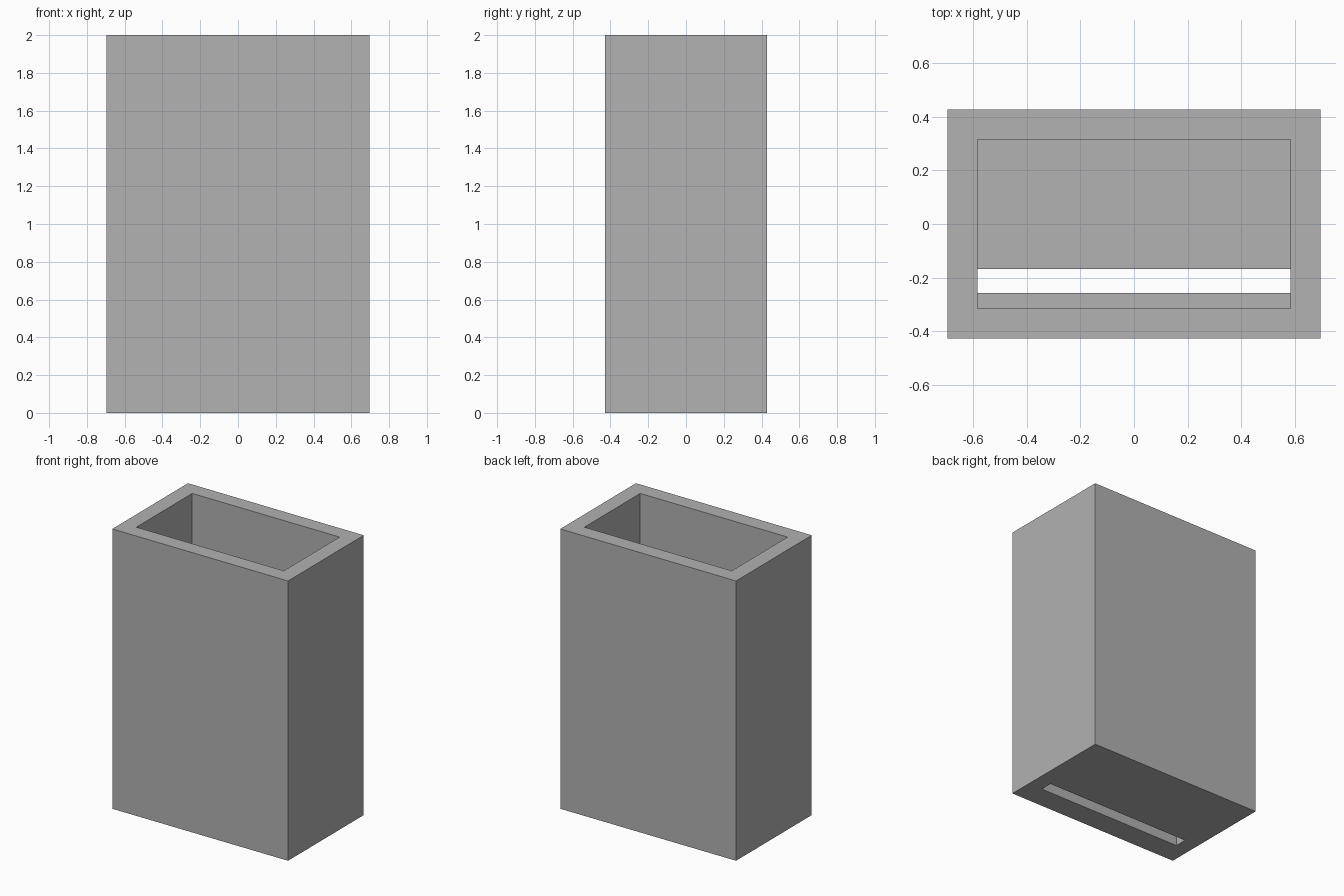
import bpy

cube = bpy.data.objects.get("Cube")
if cube:
    bpy.data.objects.remove(cube, do_unlink=True)

WIDTH, DEPTH, HEIGHT = 1.39, 0.855, 2.0
WALL = 0.112
SLOT_BACK, SLOT_FRONT = -0.168, -0.257

grey = bpy.data.materials.new("plain_grey")
colour = (0.445, 0.445, 0.445, 1)
grey.diffuse_color = colour
grey.use_nodes = True
grey.node_tree.nodes["Principled BSDF"].inputs["Base Color"].default_value = colour


def box(name, low, high):
    """Axis-aligned box between two corners."""
    bpy.ops.mesh.primitive_cube_add(size=1)
    obj = bpy.context.object
    obj.name = name
    for v in obj.data.vertices:
        v.co = [h if c > 0 else l for c, l, h in zip(v.co, low, high)]
    obj.data.materials.append(grey)
    return obj


x, y = WIDTH / 2, DEPTH / 2
ix, iy = x - WALL, y - WALL

# Outer block
holder = box("open_box", (-x, -y, 0), (x, y, HEIGHT))

# Open cavity, then the dispensing slot through the floor
cutters = [
    box("cavity_cutter", (-ix, -iy, WALL), (ix, iy, HEIGHT + 1)),
    box("slot_cutter", (-ix, SLOT_FRONT, -1), (ix, SLOT_BACK, 1)),
]
for cutter in cutters:
    cutter.hide_render = True
    cut = holder.modifiers.new(cutter.name, "BOOLEAN")
    cut.operation = "DIFFERENCE"
    cut.solver = "EXACT"
    cut.object = cutter
    bpy.context.view_layer.objects.active = holder
    bpy.ops.object.modifier_apply(modifier=cut.name)
    bpy.data.objects.remove(cutter, do_unlink=True)
